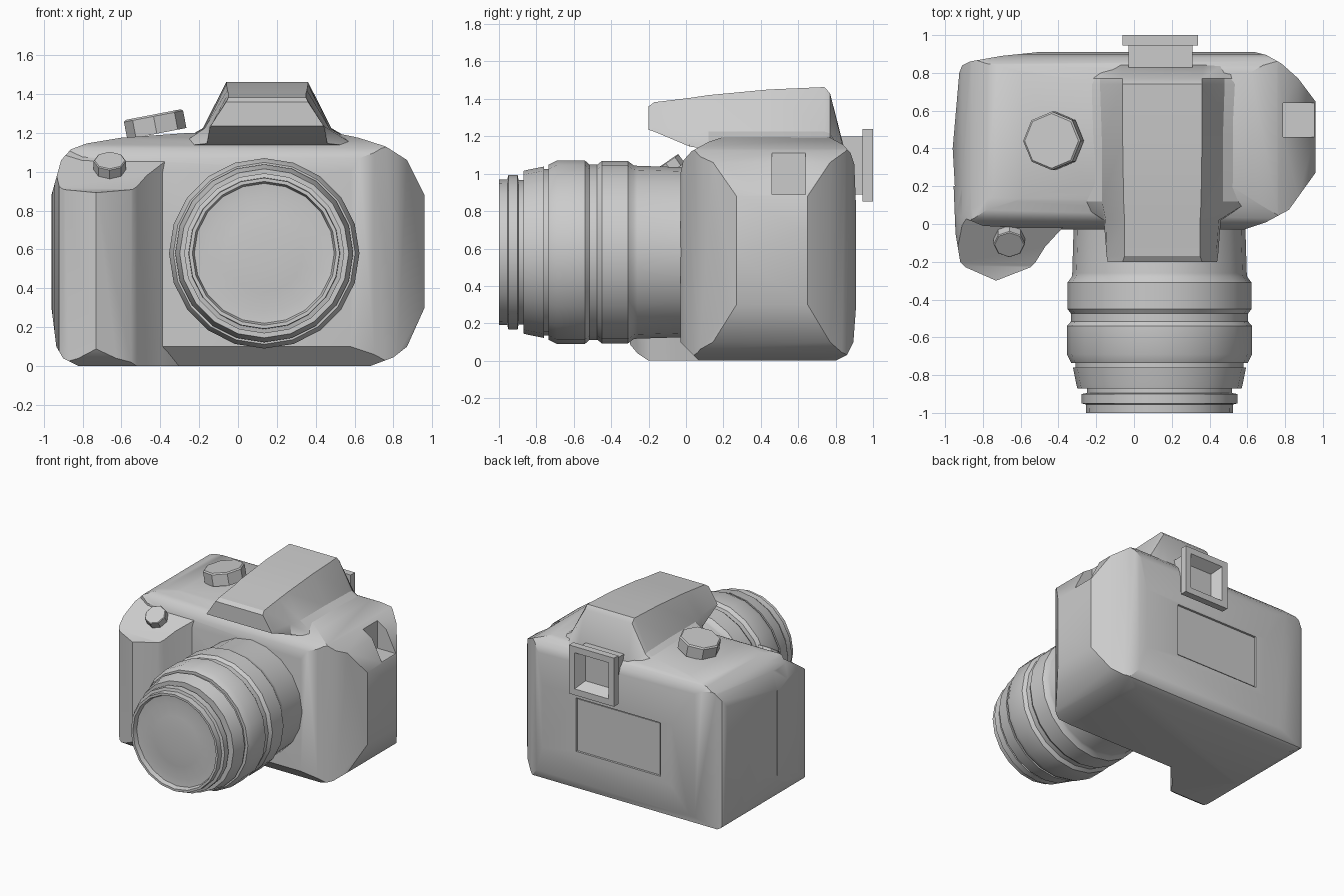
import bpy, bmesh, math
from mathutils import Matrix

if "Cube" in bpy.data.objects:
    bpy.data.objects.remove(bpy.data.objects["Cube"])


def finish(name, bm, smooth=None):
    bmesh.ops.recalc_face_normals(bm, faces=bm.faces[:])
    mesh = bpy.data.meshes.new(name)
    bm.to_mesh(mesh)
    bm.free()
    ob = bpy.data.objects.new(name, mesh)
    bpy.context.collection.objects.link(ob)
    if smooth:
        shade(ob, smooth)
    return ob


def activate(ob):
    bpy.ops.object.select_all(action='DESELECT')
    ob.select_set(True)
    bpy.context.view_layer.objects.active = ob


def shade(ob, degrees):
    activate(ob)
    bpy.ops.object.shade_smooth_by_angle(angle=math.radians(degrees))


def loft(name, rings, smooth=None):
    """Skin a list of equal-length point rings and cap both ends."""
    bm = bmesh.new()
    loops = [[bm.verts.new(p) for p in ring] for ring in rings]
    n = len(loops[0])
    for a, b in zip(loops, loops[1:]):
        for i in range(n):
            j = (i + 1) % n
            bm.faces.new((a[i], a[j], b[j], b[i]))
    bm.faces.new(loops[0])
    bm.faces.new(loops[-1])
    return finish(name, bm, smooth)


def prism(name, pts, axis, lo, hi):
    """Extrude a 2D profile along an axis."""
    place = {'x': lambda a, b, d: (d, a, b),
             'y': lambda a, b, d: (a, d, b),
             'z': lambda a, b, d: (a, b, d)}[axis]
    return loft(name, [[place(a, b, d) for a, b in pts] for d in (lo, hi)])


def box(name, x, y, z):
    return prism(name, [(x[0], y[0]), (x[1], y[0]), (x[1], y[1]), (x[0], y[1])], 'z', *z)


def combine(ob, other, operation):
    other.hide_render = True
    activate(ob)
    mod = ob.modifiers.new(operation, 'BOOLEAN')
    mod.operation, mod.object, mod.solver = operation, other, 'EXACT'
    bpy.ops.object.modifier_apply(modifier=mod.name)
    bpy.data.objects.remove(other)


# Front outline shared by body and grip (x, z)
FRONT = [(-.82, 0), (.68, 0), (.80, .045), (.87, .1), (.96, .3), (.96, .88), (.87, 1.06),
         (.76, 1.13), (.62, 1.175), (.5, 1.2), (-.25, 1.2), (-.6, 1.175), (-.78, 1.145),
         (-.86, 1.115), (-.91, 1.06), (-.96, .88), (-.96, .3), (-.935, .1), (-.9, .04)]

# Body: plan cut by the front and side outlines
body = prism('body', [(-.94, .05), (-.8, -.01), (-.4, -.03), (.58, -.03), (.7, .01), (.82, .075),
                      (.96, .27), (.96, .65), (.87, .77), (.78, .85), (.70, .895), (.62, .915),
                      (-.46, .915), (-.7, .89), (-.87, .86), (-.91, .84), (-.925, .8),
                      (-.96, .4)], 'z', -.1, 1.4)
combine(body, prism('front_outline', FRONT, 'y', -.5, 1.2), 'INTERSECT')
side = [(.07, 0), (.8, 0), (.86, .03), (.895, .1), (.91, .3), (.91, .8), (.9, 1.05),
        (.88, 1.11), (.84, 1.155), (.74, 1.21), (.24, 1.21), (.12, 1.17), (.03, 1.12),
        (-.015, 1.07), (-.03, 1.0), (-.03, .1)]
combine(body, prism('side_outline', side, 'x', -1.2, 1.2), 'INTERSECT')

# Hand grip with a sloping top
grip = prism('grip', [(-.955, .2), (-.945, -.05), (-.92, -.2), (-.89, -.23), (-.73, -.3),
                      (-.55, -.23), (-.52, -.2), (-.47, -.12), (-.36, 0), (-.2, .2)],
             'z', -.1, 1.3)
combine(grip, prism('grip_front_outline', FRONT, 'y', -.6, 1.2), 'INTERSECT')
combine(grip, prism('grip_side_outline', [(-.2, 0), (.3, 0), (.3, 1.16), (.14, 1.15), (.05, 1.10),
                                          (-.22, .91), (-.31, .89), (-.31, .1), (-.26, .04)],
                    'x', -1.2, 1.2), 'INTERSECT')
combine(body, grip, 'UNION')

# Strap recess and rear screen recess
combine(body, box('strap_recess', (.79, 1.1), (.46, .64), (.89, 1.3)), 'DIFFERENCE')
combine(body, box('screen_recess', (-.41, .34), (.893, 1.1), (.35, .78)), 'DIFFERENCE')
shade(body, 32)
box('screen', (-.4, .33), (.87, .9), (.36, .77))

# Viewfinder hump: y, half widths and heights at bottom, middle and top
CX = .15
hump = [(-.20, .29, 1.235, .285, 1.245, .21, 1.36),
        (-.17, .295, 1.225, .285, 1.245, .20, 1.382),
        (.02, .31, 1.145, .30, 1.23, .20, 1.405),
        (.12, .46, 1.13, .32, 1.225, .205, 1.42),
        (.44, .49, 1.13, .32, 1.225, .21, 1.45),
        (.74, .49, 1.13, .33, 1.225, .21, 1.463),
        (.77, .48, 1.13, .33, 1.215, .21, 1.43),
        (.845, .44, 1.10, .32, 1.12, .22, 1.14)]
loft('viewfinder_hump',
     [[(CX - b, y, zb), (CX - m, y, zm), (CX - t, y, zt),
       (CX + t, y, zt), (CX + m, y, zm), (CX + b, y, zb)]
      for y, b, zb, m, zm, t, zt in hump], 28)

# Eyepiece: neck, flange and tapered opening (y, half width, half height)
eye = [(.80, .17, .155), (.945, .17, .155), (.945, .2, .195), (1, .2, .195),
       (1, .15, .145), (.92, .11, .10)]
loft('eyepiece', [[(.14 + sx * w, y, 1.045 + sz * h)
                   for sx, sz in ((-1, -1), (1, -1), (1, 1), (-1, 1))] for y, w, h in eye])

# Lens barrel: lathe profile (y, radius) from mount to glass
lens = [(.03, .45), (-.03, .455), (-.26, .462), (-.28, .465), (-.31, .487), (-.45, .487),
        (-.475, .468), (-.515, .468), (-.54, .49), (-.69, .49), (-.735, .468), (-.735, .445),
        (-.76, .445), (-.76, .458), (-.85, .44), (-.87, .435), (-.87, .385), (-.895, .385),
        (-.9, .412), (-.95, .412), (-.955, .39), (-1, .388), (-1, .37), (-.965, .36),
        (-.96, .30), (-.97, .2), (-.975, .08)]
N = 20
loft('lens', [[(.135 + r * math.cos(k * math.tau / N), y, .58 + r * math.sin(k * math.tau / N))
               for k in range(N)] for y, r in lens], 30)


# Octagonal controls on the top plate
def knob(name, loc, radius, height, tilt, axis):
    bm = bmesh.new()
    bmesh.ops.create_cone(bm, cap_ends=True, segments=8, radius1=radius, radius2=radius,
                          depth=height)
    top = [f for f in bm.faces if f.normal.z > .9]
    rim = [e for f in top for e in f.edges]
    bmesh.ops.bevel(bm, geom=rim, offset=radius * .06, segments=1, affect='EDGES')
    bm.transform(Matrix.Translation(loc) @ Matrix.Rotation(tilt, 4, axis))
    return finish(name, bm)


knob('mode_dial', (-.427, .44, 1.245), .155, .1, -.19, 'Y')
knob('shutter_button', (-.66, -.09, 1.03), .083, .07, .6, 'X')
